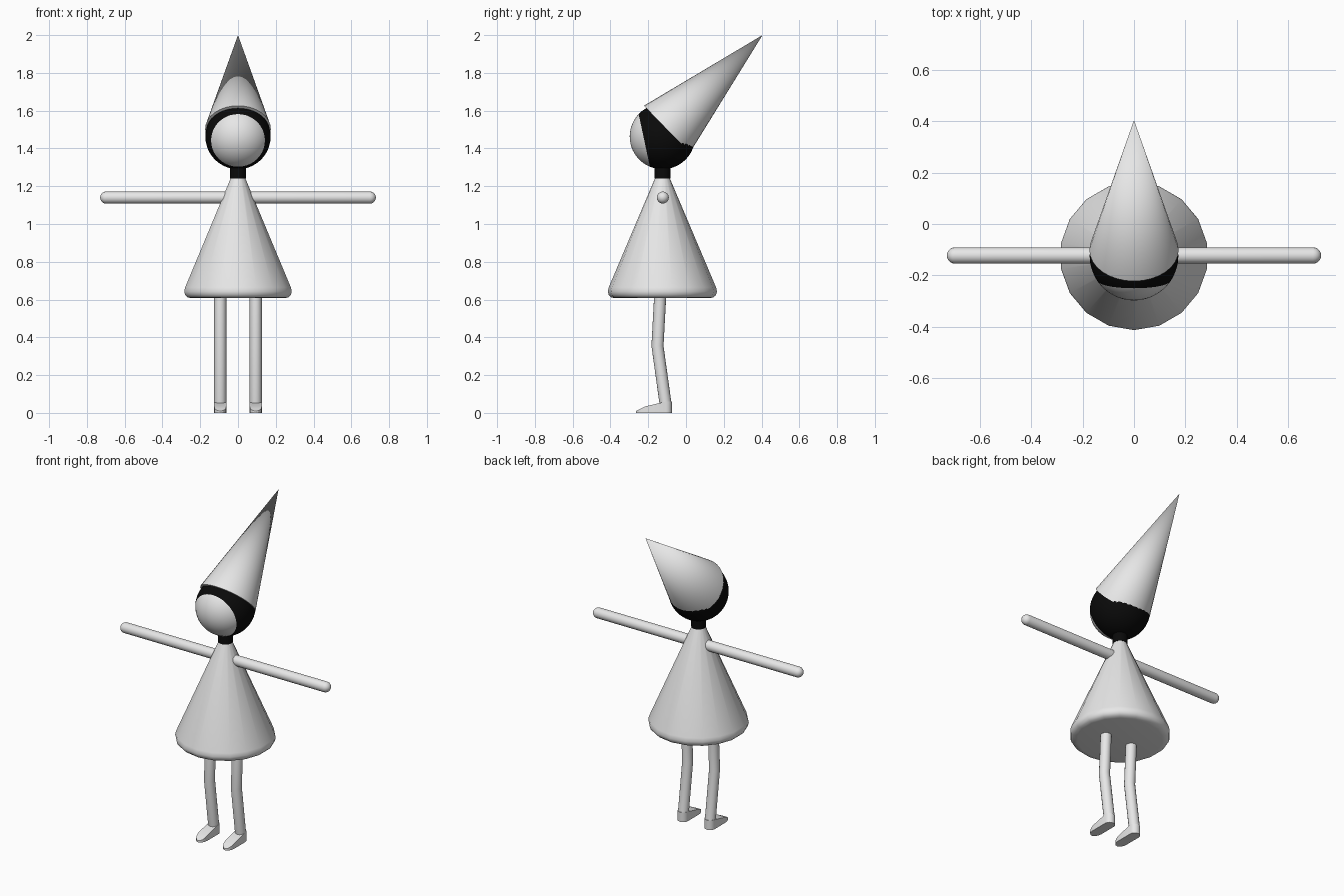
import bpy, bmesh, math
from mathutils import Vector, Matrix

if "Cube" in bpy.data.objects:
    bpy.data.objects.remove(bpy.data.objects["Cube"])

CY = -0.125  # y of the body axis


def material(name, value):
    m = bpy.data.materials.new(name)
    m.diffuse_color = (value, value, value, 1)
    m.use_nodes = True
    m.node_tree.nodes["Principled BSDF"].inputs["Base Color"].default_value = m.diffuse_color
    return m


GREY = material("light_grey", 0.8)
BLACK = material("black", 0.003)


def finish(name, bm, mats, angle=40):
    bmesh.ops.recalc_face_normals(bm, faces=bm.faces)
    me = bpy.data.meshes.new(name)
    bm.to_mesh(me)
    bm.free()
    ob = bpy.data.objects.new(name, me)
    bpy.context.collection.objects.link(ob)
    for m in mats:
        me.materials.append(m)
    bpy.ops.object.select_all(action='DESELECT')
    bpy.context.view_layer.objects.active = ob
    ob.select_set(True)
    bpy.ops.object.shade_smooth_by_angle(angle=math.radians(angle))
    return ob


def loft(rings, bm):
    """Skin rings of points; a ring of one point is a pole."""
    rows = [[bm.verts.new(p) for p in r] for r in rings]
    for a, b in zip(rows, rows[1:]):
        n = max(len(a), len(b))
        for i in range(n):
            j = (i + 1) % n
            quad = [a[i % len(a)], a[j % len(a)], b[j % len(b)], b[i % len(b)]]
            bm.faces.new(list(dict.fromkeys(quad)))
    for r in (rows[0], rows[-1]):
        if len(r) > 2:
            bm.faces.new(r)
    return bm


def lathe(name, profile, origin, axis, sides, mats, angle=40, rule=None):
    """Spin (radius, height) pairs around an axis through origin."""
    rot = Vector(axis).to_track_quat('Z', 'Y').to_matrix().to_4x4()
    m = Matrix.Translation(origin) @ rot
    rings = []
    for r, h in profile:
        n = sides if r > 0 else 1
        turn = [math.pi / 2 + 2 * math.pi * i / sides for i in range(n)]
        rings.append([m @ Vector((r * math.cos(t), r * math.sin(t), h)) for t in turn])
    bm = loft(rings, bmesh.new())
    if rule:
        for f in bm.faces:
            f.material_index = rule(f)
    return finish(name, bm, mats, angle)


# Dress: wide cone with a rounded hem
lathe("dress", [(0.245, 0.607), (0.27, 0.611), (0.284, 0.624), (0.289, 0.643),
                (0.284, 0.665), (0.036, 1.25)],
      (0, CY, 0), (0, 0, 1), 18, [GREY], 50)

# Neck
lathe("neck", [(0.042, 1.24), (0.042, 1.33)], (0, CY, 0), (0, 0, 1), 24, [BLACK])

# Head: ball whose pole points out of the face, so the face is a polar cap
R, CENTRE = 0.173, Vector((0, CY, 1.463))
FACE_DIR = Vector((0, -0.978, -0.209)).normalized()
cap = math.acos(0.098 / R)
steps = [cap * i / 9 for i in range(10)]
steps += [cap + (math.pi - cap) * i / 18 for i in range(1, 19)]
ball = [(0 if i in (0, 27) else R * math.sin(a), R * math.cos(a)) for i, a in enumerate(steps)]
lathe("head", ball, CENTRE, FACE_DIR, 40, [GREY, BLACK],
      rule=lambda f: int((f.calc_center_median() - CENTRE).dot(FACE_DIR) < 0.098))

# Pointed hat leaning backwards
base, tip = Vector((0, -0.101, 1.502)), Vector((0, 0.405, 2.0))
lathe("hat", [(0.174, 0), (0, (tip - base).length)], base, tip - base, 32, [GREY])

# Arms: one straight bar per side with a round end
r = 0.032
rounding = [(r * math.cos(a), 0.73 - r + r * math.sin(a))
            for a in (math.pi / 2 * i / 5 for i in range(5))]
for side, label in ((-1, "left"), (1, "right")):
    lathe(label + "_arm", [(r, 0)] + rounding + [(0, 0.73)],
          (0, -0.123, 1.14), (side, 0, 0), 16, [GREY])

for side, label in ((-1, "left"), (1, "right")):
    x = side * 0.094
    turn = [2 * math.pi * i / 16 for i in range(16)]

    # Leg: tube bent at the knee
    path = [(-0.135, 0.65), (-0.151, 0.355), (-0.108, 0.045)]
    rings = [[(x + r * math.cos(t), y + r * math.sin(t), z) for t in turn] for y, z in path]
    finish(label + "_leg", loft(rings, bmesh.new()), [GREY], 25)

    # Foot: round heel, sloping wedge and round toe
    bm = bmesh.new()
    for t in turn:
        c, s = r * math.cos(t), math.sin(t)
        if s >= -0.01:
            for z in (0, 0.06):
                bm.verts.new((x + c, -0.106 + r * s, z))
        if s <= 0.01:
            for z in (0, 0.034 + 0.024 * s):
                bm.verts.new((x + c, -0.217 + 0.048 * s, z))
    bmesh.ops.convex_hull(bm, input=bm.verts)
    finish(label + "_foot", bm, [GREY], 25)
